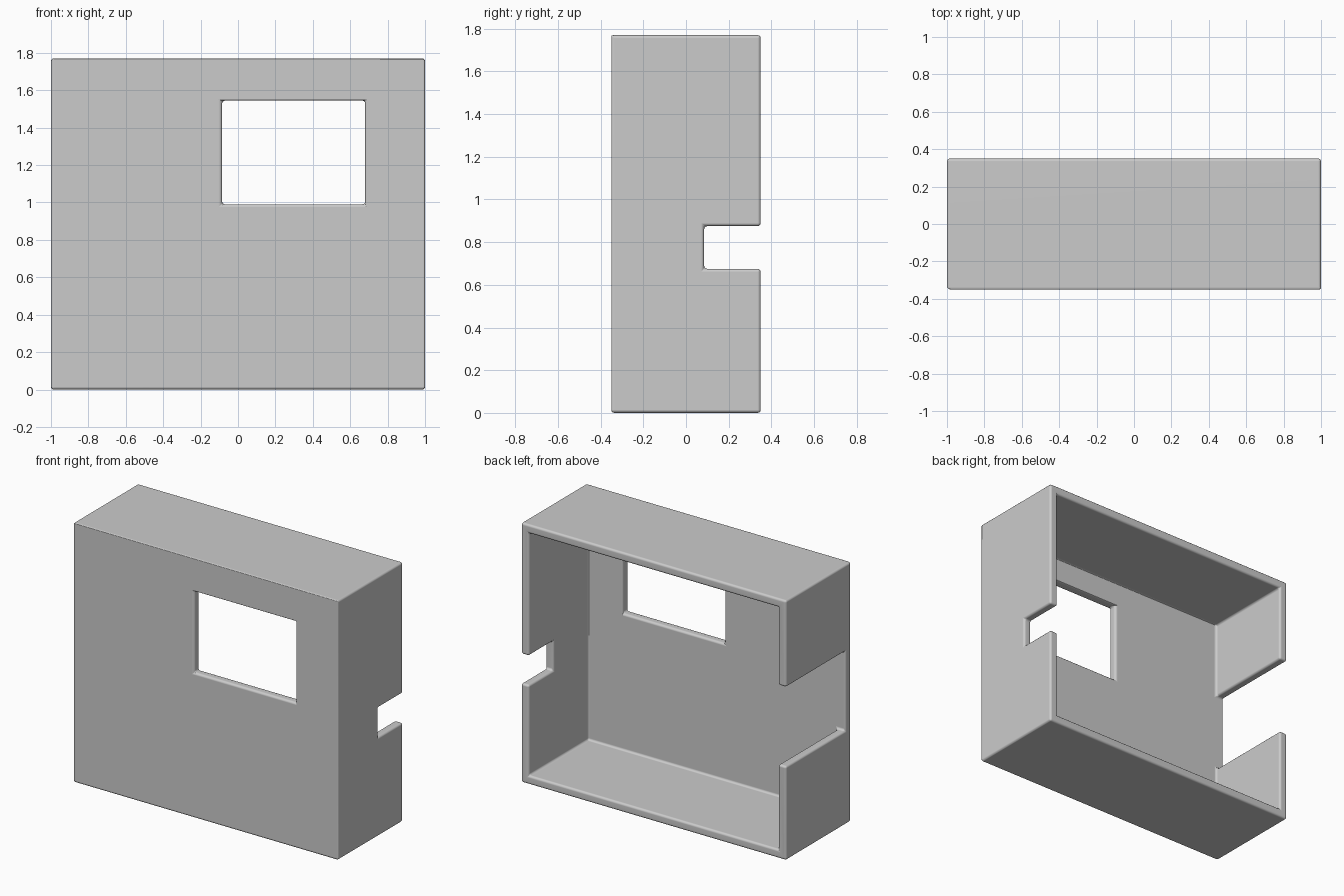
import bpy
import math

cube = bpy.data.objects.get("Cube")
if cube:
    bpy.data.objects.remove(cube, do_unlink=True)

W, D, H, WALL = 1.0, 0.35, 1.77, 0.06   # half width, half depth, height, wall
OUT = 0.1                               # cutter overshoot


def box(name, x, y, z):
    """Box spanning the given (low, high) ranges."""
    spans = (x, y, z)
    bpy.ops.mesh.primitive_cube_add(size=1, location=[sum(s) / 2 for s in spans])
    ob = bpy.context.object
    ob.name = name
    ob.scale = [s[1] - s[0] for s in spans]
    bpy.ops.object.transform_apply(location=True, rotation=False, scale=True)
    return ob


# Outer body and the openings cut from it
housing = box("housing", (-W, W), (-D, D), (0, H))
cutters = [
    box("cavity_cutter", (WALL - W, W - WALL), (WALL - D, D + OUT), (WALL, H - WALL)),
    box("window_cutter", (-0.085, 0.68), (-D - OUT, 0), (0.99, 1.545)),
    box("small_notch_cutter", (0.5, W + OUT), (0.085, D + OUT), (0.675, 0.875)),
    box("large_notch_cutter", (-W - OUT, -0.5), (WALL - D, D + OUT), (0.64, 1.18)),
]

bpy.ops.object.select_all(action="DESELECT")
housing.select_set(True)
bpy.context.view_layer.objects.active = housing
for cutter in cutters:
    cutter.hide_render = True
    mod = housing.modifiers.new(cutter.name, "BOOLEAN")
    mod.operation, mod.solver, mod.object = "DIFFERENCE", "EXACT", cutter

# Merge coplanar faces, then round every edge
clean = housing.modifiers.new("clean", "DECIMATE")
clean.decimate_type = "DISSOLVE"
clean.angle_limit = math.radians(1)
bevel = housing.modifiers.new("rounded_edges", "BEVEL")
bevel.width = 0.015
bevel.segments = 3
bevel.limit_method = "ANGLE"
bevel.angle_limit = math.radians(30)

for name in [m.name for m in housing.modifiers]:
    bpy.ops.object.modifier_apply(modifier=name)
for cutter in cutters:
    bpy.data.objects.remove(cutter, do_unlink=True)

# Smooth rounded edges with flat walls
bpy.ops.object.shade_smooth_by_angle(angle=math.radians(40))
weighted = housing.modifiers.new("flat_walls", "WEIGHTED_NORMAL")
weighted.keep_sharp = True

# Plain grey finish
grey = bpy.data.materials.new("light_grey")
grey.use_nodes = True
color = (0.6, 0.6, 0.6, 1)
grey.diffuse_color = color
grey.node_tree.nodes["Principled BSDF"].inputs["Base Color"].default_value = color
housing.data.materials.clear()
housing.data.materials.append(grey)
